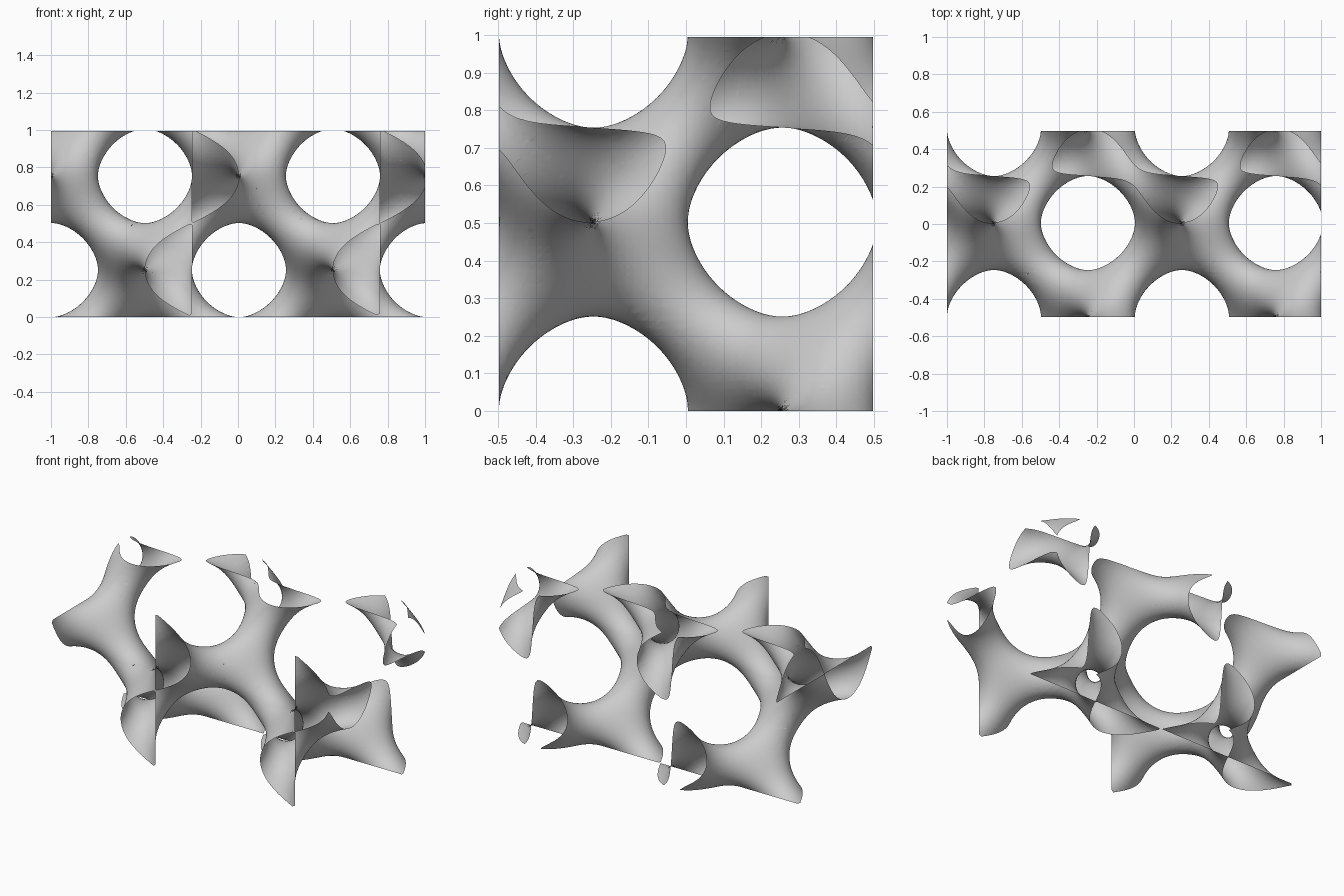
import bpy, bmesh
from math import sin, cos, tau
from itertools import permutations
from mathutils import Vector

cube = bpy.data.objects.get("Cube")
if cube:
    bpy.data.objects.remove(cube, do_unlink=True)

# Periodic surface: sin x cos y + sin y cos z + sin z cos x = LEVEL
LEVEL = -1.0
SPAN = (1.99, 0.99, 0.99)      # extent measured in periods
CELLS = (100, 50, 50)
SCALE = 2 / SPAN[0]
STEP = [s / n for s, n in zip(SPAN, CELLS)]


def field(p):
    x, y, z = (tau * c for c in p)
    return sin(x) * cos(y) + sin(y) * cos(z) + sin(z) * cos(x) - LEVEL


def point(g):
    return Vector([i * s for i, s in zip(g, STEP)])


# Sample the field on the grid
NX, NY, NZ = CELLS
values = {(i, j, k): field(point((i, j, k)))
          for i in range(NX + 1) for j in range(NY + 1) for k in range(NZ + 1)}

# Six tetrahedra that share the main diagonal of a grid cell
TETS = []
for order in permutations(range(3)):
    corner, path = [0, 0, 0], [(0, 0, 0)]
    for axis in order:
        corner[axis] = 1
        path.append(tuple(corner))
    TETS.append(path)
CORNERS = sorted({c for t in TETS for c in t})

bm = bmesh.new()
cache = {}


def crossing(a, b):
    """Vertex where the surface cuts grid edge a-b, found by bisection."""
    key = (a, b) if a < b else (b, a)
    if key not in cache:
        lo, hi = (a, b) if values[a] < 0 else (b, a)
        lo, hi = point(lo), point(hi)
        for _ in range(9):
            mid = (lo + hi) / 2
            if field(mid) < 0:
                lo = mid
            else:
                hi = mid
        u = (lo + hi) / 2
        centred = u - Vector((SPAN[0] / 2, SPAN[1] / 2, 0))
        cache[key] = bm.verts.new(centred * SCALE)
    return cache[key]


def add_face(verts, outward):
    a, b, c = (v.co for v in verts[:3])
    if (b - a).cross(c - a).dot(outward) < 0:
        verts = verts[::-1]
    bm.faces.new(verts).smooth = True


def slice_tet(tet):
    low = [c for c in tet if values[c] < 0]
    high = [c for c in tet if values[c] >= 0]
    if not low or not high:
        return
    outward = (sum((point(c) for c in low), Vector()) / len(low)
               - sum((point(c) for c in high), Vector()) / len(high))
    if len(low) == 2:
        (a, b), (c, d) = low, high
        p, q, r, s = crossing(a, c), crossing(a, d), crossing(b, d), crossing(b, c)
        add_face([p, q, r], outward)
        add_face([p, r, s], outward)
    else:
        add_face([crossing(a, b) for a in low for b in high], outward)


# Walk the cells and cut those that the surface passes through
for i in range(NX):
    for j in range(NY):
        for k in range(NZ):
            signs = [values[i + a, j + b, k + c] < 0 for a, b, c in CORNERS]
            if any(signs) and not all(signs):
                for tet in TETS:
                    slice_tet([(i + a, j + b, k + c) for a, b, c in tet])

# Tidy slivers
bmesh.ops.remove_doubles(bm, verts=bm.verts, dist=0.002)
bmesh.ops.dissolve_degenerate(bm, edges=bm.edges, dist=0.0005)

mesh = bpy.data.meshes.new("periodic_surface")
bm.to_mesh(mesh)
bm.free()
surface = bpy.data.objects.new("periodic_surface", mesh)
bpy.context.collection.objects.link(surface)

# Plain grey
grey = bpy.data.materials.new("light_grey")
grey.use_nodes = True
grey.diffuse_color = (0.6, 0.6, 0.6, 1)
grey.node_tree.nodes["Principled BSDF"].inputs["Base Color"].default_value = (0.6, 0.6, 0.6, 1)
mesh.materials.append(grey)
